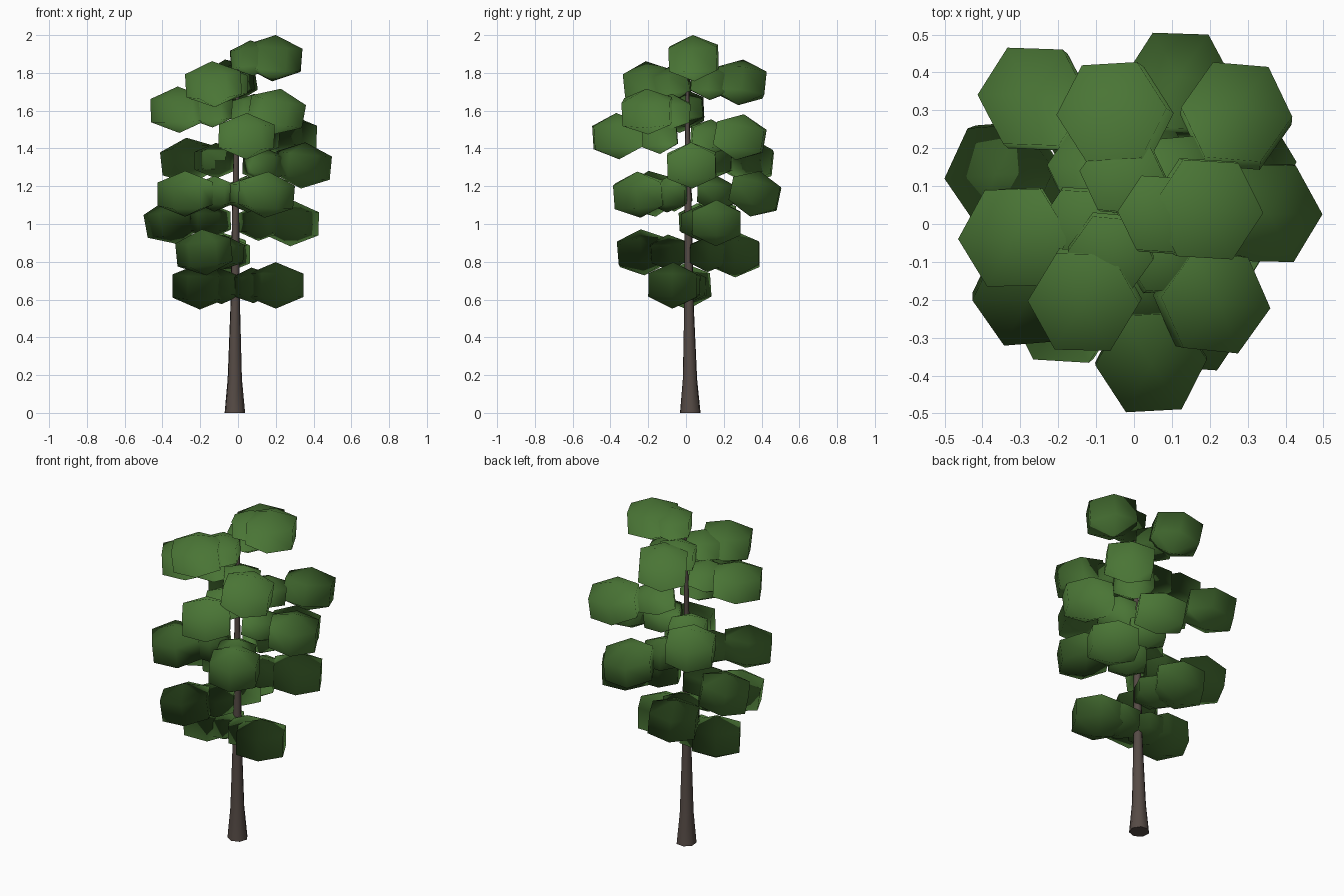
import bpy, bmesh, math, random
from mathutils import Vector, Matrix, Euler

if "Cube" in bpy.data.objects:
    bpy.data.objects.remove(bpy.data.objects["Cube"])

random.seed(4)
CROWN_CENTRE = Vector((0, 0, 1.25))
AXIS = Vector((-0.012, 0.012, 0))


def material(name, rgb):
    m = bpy.data.materials.new(name)
    m.diffuse_color = (*rgb, 1)
    m.use_nodes = True
    m.node_tree.nodes["Principled BSDF"].inputs["Base Color"].default_value = m.diffuse_color
    return m


def add_object(name, bm, mat):
    for f in bm.faces:
        f.smooth = True
    me = bpy.data.meshes.new(name)
    bm.to_mesh(me)
    bm.free()
    me.materials.append(mat)
    ob = bpy.data.objects.new(name, me)
    bpy.context.collection.objects.link(ob)
    return ob


leaf_green = material("leaf green", (0.068, 0.178, 0.036))
bark_brown = material("bark brown", (0.092, 0.070, 0.060))

# Trunk: flared seven-sided stem, leaning very slightly (z, radius, x, y)
bm = bmesh.new()
SIDES = 7
rings = []
for z, r, x, y in [(0, 0.056, -0.018, 0.024), (0.18, 0.039, -0.018, 0.022),
                   (0.6, 0.025, -0.015, 0.016), (1.1, 0.019, -0.013, 0.012),
                   (1.5, 0.013, -0.008, 0.008), (1.88, 0.007, 0.0, 0.008)]:
    rings.append([bm.verts.new((x + r * math.cos(a), y + r * math.sin(a), z))
                  for a in (2 * math.pi * i / SIDES - math.pi / 4 for i in range(SIDES))])
for low, high in zip(rings, rings[1:]):
    for i in range(SIDES):
        j = (i + 1) % SIDES
        bm.faces.new((low[i], low[j], high[j], high[i]))
caps = [bm.faces.new(rings[0][::-1]), bm.faces.new(rings[-1])]
bmesh.ops.split_edges(bm, edges=[e for f in caps for e in f.edges])
add_object("trunk", bm, bark_brown)

# Outer leaf clump centres, two or three to each tier
clumps = [
    (0.20, -0.07, 0.675), (-0.20, 0.00, 0.67),
    (-0.18, -0.23, 0.85), (-0.10, 0.26, 0.84),
    (0.28, 0.16, 1.005), (-0.345, 0.135, 1.015),
    (-0.28, -0.18, 1.16), (0.15, -0.25, 1.155), (0.12, 0.365, 1.16),
    (0.345, 0.03, 1.31), (-0.26, 0.33, 1.335),
    (0.045, -0.362, 1.465), (0.27, 0.285, 1.46),
    (0.205, -0.205, 1.595), (-0.315, -0.035, 1.605),
    (-0.13, -0.20, 1.74), (-0.05, 0.29, 1.75),
    (0.19, 0.04, 1.878),
]


def add_clump(bm, pos, size):
    # six-sided rounded lump, corners on the x axis, tipped a little outward
    lean = Euler((-0.35 * pos.y + random.uniform(-.08, .08),
                  0.35 * pos.x + random.uniform(-.08, .08),
                  math.pi / 6 + random.uniform(-.1, .1))).to_matrix().to_4x4()
    scale = Matrix.Diagonal((0.170 * size, 0.170 * size, 0.123 * size, 1))
    bmesh.ops.create_uvsphere(bm, u_segments=6, v_segments=3, radius=1,
                              matrix=Matrix.Translation(pos) @ lean @ scale)


# Leaves: every outer clump has a smaller one beside the trunk
bm = bmesh.new()
for c in clumps:
    outer = Vector(c)
    base = AXIS + Vector((0, 0, c[2]))
    add_clump(bm, outer, 1.0)
    add_clump(bm, base.lerp(outer, 0.42), 0.77)
leaves = add_object("leaves", bm, leaf_green)

# Shade the leaves mostly as one soft crown
leaves.data.normals_split_custom_set_from_vertices(
    [((v.co - CROWN_CENTRE).normalized() + 0.5 * v.normal).normalized()
     for v in leaves.data.vertices])
